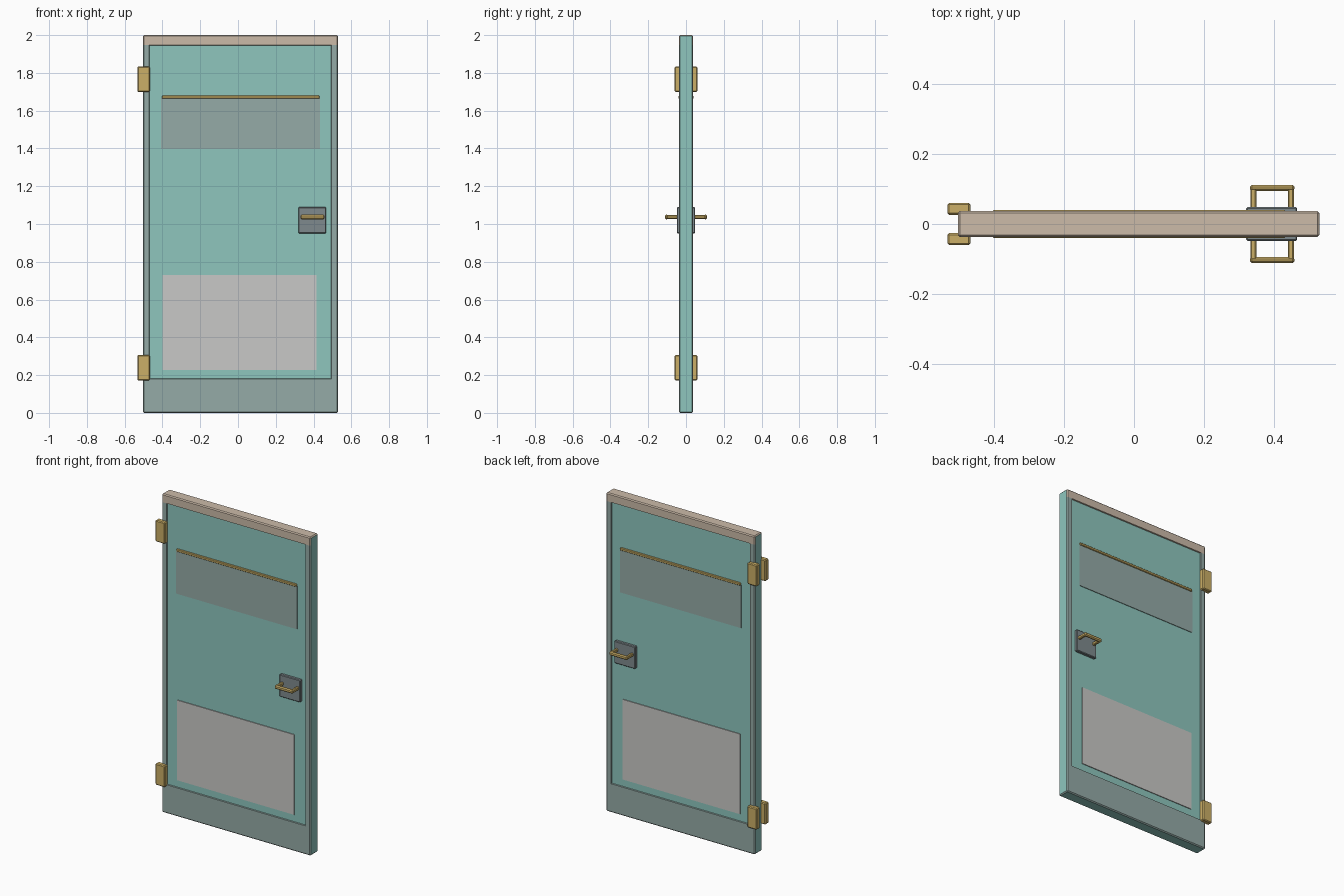
import bpy, bmesh
from mathutils import Vector

cube = bpy.data.objects.get("Cube")
if cube:
    bpy.data.objects.remove(cube, do_unlink=True)


def srgb(r, g, b):
    def lin(c):
        c /= 255
        return c / 12.92 if c <= 0.04 else ((c + 0.055) / 1.055) ** 2.4
    return (lin(r), lin(g), lin(b), 1)


def material(name, *rgb):
    mat = bpy.data.materials.new(name)
    mat.use_nodes = True
    colour = srgb(*rgb)
    mat.diffuse_color = colour
    bsdf = mat.node_tree.nodes["Principled BSDF"]
    bsdf.inputs["Base Color"].default_value = colour
    bsdf.inputs["Roughness"].default_value = 0.7
    return mat


TEAL = material("teal paint", 142, 198, 190)
GREY = material("grey green trim", 149, 171, 167)
BEIGE = material("beige rail", 204, 187, 169)
SILVER = material("pale kick panel", 201, 201, 199)
STEEL = material("dark steel", 127, 138, 141)
BRASS = material("brass", 203, 175, 103)


def box_mesh(lo, hi, bevel):
    lo, hi = Vector(lo), Vector(hi)
    bm = bmesh.new()
    bmesh.ops.create_cube(bm, size=1)
    for v in bm.verts:
        v.co = (lo + hi) / 2 + v.co * (hi - lo)
    if bevel:
        bmesh.ops.bevel(bm, geom=bm.edges[:], offset=bevel, segments=1,
                        profile=0.5, affect='EDGES')
    return bm


def finish(bm, name, *mats):
    mesh = bpy.data.meshes.new(name)
    bmesh.ops.recalc_face_normals(bm, faces=bm.faces[:])
    bm.to_mesh(mesh)
    bm.free()
    for mat in mats:
        mesh.materials.append(mat)
    obj = bpy.data.objects.new(name, mesh)
    bpy.context.collection.objects.link(obj)
    return obj


def both_sides(name, x, y, z, mat, bevel=0.0):
    """Box on the front and its mirror on the back; y is depth from the middle."""
    for side, s in (("front", -1), ("back", 1)):
        ys = sorted((s * y[0], s * y[1]))
        bm = box_mesh((x[0], ys[0], z[0]), (x[1], ys[1], z[1]), bevel)
        finish(bm, f"{side}_{name}", mat)


# Door slab: cut into field, stiles and rails, with the field sunk in
LEFT, RIGHT, LOW, HIGH = -0.47, 0.495, 0.18, 1.947
HALF = 0.037
FIELD = 0.030
slab = box_mesh((-0.503, -HALF, 0), (0.53, HALF, 2), 0.006)
for axis, places in ((0, (LEFT, RIGHT)), (2, (LOW, HIGH))):
    for place in places:
        point, normal = Vector(), Vector()
        point[axis], normal[axis] = place, 1
        geom = slab.verts[:] + slab.edges[:] + slab.faces[:]
        bmesh.ops.bisect_plane(slab, geom=geom, plane_co=point, plane_no=normal)


def in_field(c, margin=0.0):
    return (LEFT + margin < c.x < RIGHT - margin
            and LOW + margin < c.z < HIGH - margin)


slab.normal_update()
panels = [f for f in slab.faces
          if abs(f.normal.y) > 0.9 and in_field(f.calc_center_median())]
bmesh.ops.inset_individual(slab, faces=panels, thickness=0.003,
                           depth=FIELD - HALF)
slab.normal_update()
for f in slab.faces:
    c, n = f.calc_center_median(), f.normal
    if abs(n.x) > 0.9 and abs(c.x) > 0.499 or n.z < -0.9 and c.z < 0.01:
        f.material_index = 0
    elif c.z > HIGH - 0.003:
        f.material_index = 2
    elif not in_field(c, 0.003):
        f.material_index = 1
finish(slab, "door_slab", TEAL, GREY, BEIGE)

# Upper window panel with its brass strip, and the lower kick panel
both_sides("window_panel", (-0.407, 0.434), (FIELD - 0.003, FIELD + 0.004),
           (1.397, 1.667), GREY)
both_sides("window_strip", (-0.403, 0.432), (FIELD - 0.003, FIELD + 0.010),
           (1.664, 1.680), BRASS, 0.003)
both_sides("kick_panel", (-0.40, 0.415), (FIELD - 0.003, FIELD + 0.005),
           (0.227, 0.730), SILVER)

# Hinges
for level, bottom in (("lower", 0.172), ("upper", 1.70)):
    both_sides(f"{level}_hinge", (-0.533, -0.467), (0.026, 0.060),
               (bottom, bottom + 0.134), BRASS, 0.005)

# Lock plate and pull handle
both_sides("lock_plate", (0.320, 0.466), (0.026, 0.048), (0.950, 1.090),
           STEEL, 0.004)
for name, x in (("inner", 0.332), ("outer", 0.439)):
    both_sides(f"{name}_handle_post", (x, x + 0.018), (0.044, 0.105),
               (1.027, 1.047), BRASS, 0.004)
both_sides("handle_bar", (0.331, 0.458), (0.094, 0.112), (1.025, 1.049),
           BRASS, 0.006)
